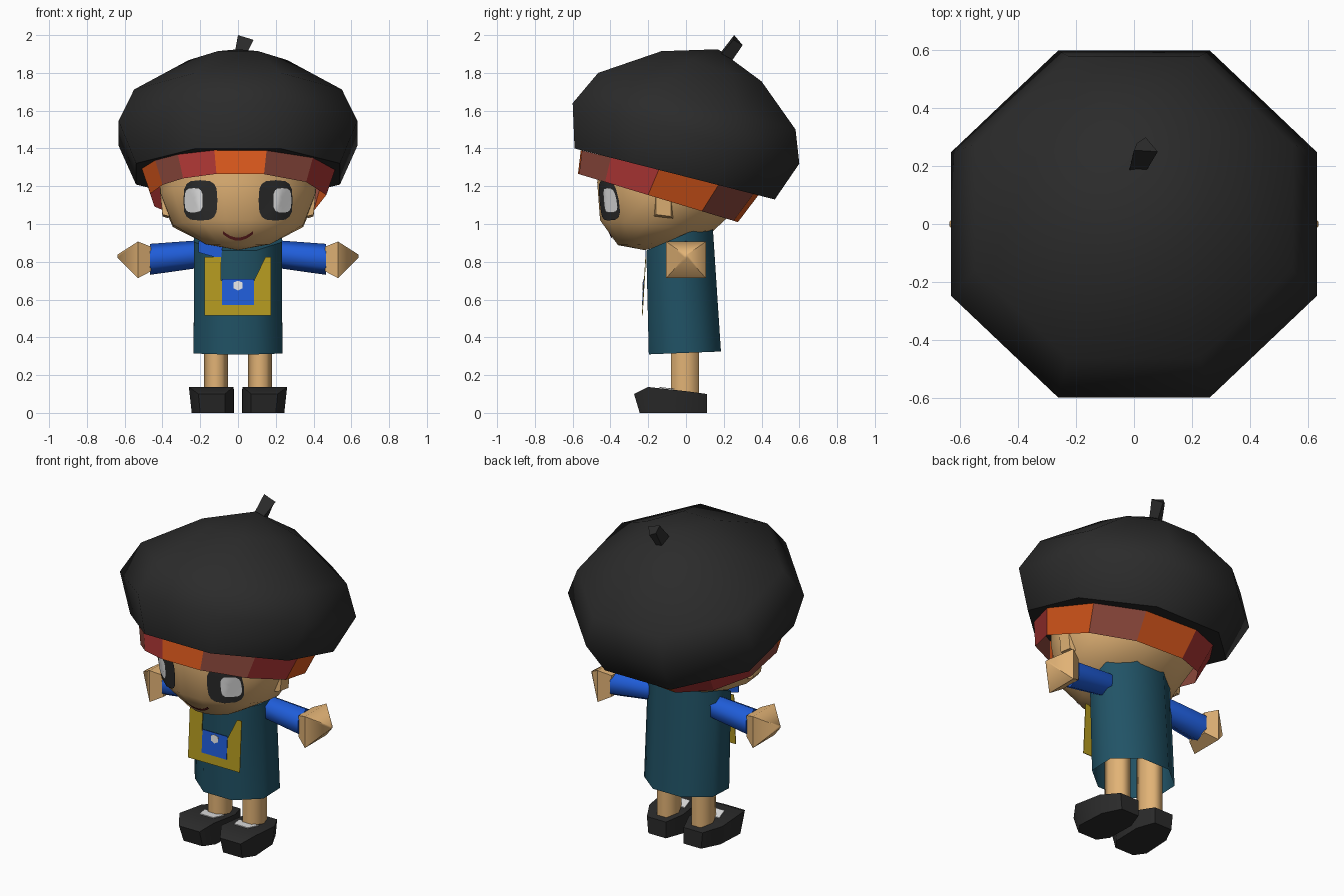
import bpy, bmesh, math
from mathutils import Vector
from mathutils.bvhtree import BVHTree

if "Cube" in bpy.data.objects:
    bpy.data.objects.remove(bpy.data.objects["Cube"])


def material(name, rgb):
    m = bpy.data.materials.new(name)
    m.diffuse_color = (*rgb, 1)
    m.use_nodes = True
    m.node_tree.nodes["Principled BSDF"].inputs["Base Color"].default_value = m.diffuse_color
    return m


BLACK = material("charcoal", (.024, .024, .024))
SKIN = material("skin", (.76, .45, .18))
TEAL = material("teal", (.015, .086, .132))
BLUE = material("blue", (.014, .11, .70))
YELLOW = material("mustard", (.46, .325, .014))
RED = material("red", (.43, .038, .036))
ORANGE = material("orange", (.72, .10, .012))
BROWN = material("brown", (.26, .065, .045))
WHITE = material("white", (.80, .80, .80))
MAROON = material("maroon", (.17, .02, .02))


def build(name, verts, faces, mats, angle=40, rule=None):
    bm = bmesh.new()
    vs = [bm.verts.new(v) for v in verts]
    for i, f in enumerate(faces):
        face = bm.faces.new([vs[k] for k in f])
        face.material_index = rule(i) if rule else 0
    bmesh.ops.remove_doubles(bm, verts=bm.verts, dist=1e-5)
    bmesh.ops.recalc_face_normals(bm, faces=bm.faces)
    me = bpy.data.meshes.new(name)
    bm.to_mesh(me)
    bm.free()
    ob = bpy.data.objects.new(name, me)
    bpy.context.collection.objects.link(ob)
    for m in mats:
        me.materials.append(m)
    bpy.ops.object.select_all(action='DESELECT')
    ob.select_set(True)
    bpy.context.view_layer.objects.active = ob
    bpy.ops.object.shade_smooth_by_angle(angle=math.radians(angle))
    return ob


def loft(name, rings, mats, caps=(True, True), angle=40, rule=None):
    n = len(rings[0])
    faces = [(r * n + i, r * n + (i + 1) % n, (r + 1) * n + (i + 1) % n, (r + 1) * n + i)
             for r in range(len(rings) - 1) for i in range(n)]
    if caps[0]:
        faces.append(tuple(range(n)))
    if caps[1]:
        faces.append(tuple(range((len(rings) - 1) * n, len(rings) * n)))
    return build(name, [p for r in rings for p in r], faces, mats, angle, rule)


def ring(n, front, back, hw, x=0, angles=None):
    """Tilted ring given its front and back (y, z) points and half width."""
    f, b = Vector(front), Vector(back)
    mid, half, k = (f + b) / 2, (f - b) / 2, 1 / math.cos(math.pi / n)
    angles = angles or [(i + .5) * math.tau / n for i in range(n)]
    out = []
    for a in angles:
        yz = mid + half * math.cos(a) * k
        out.append(Vector((x + hw * k * math.sin(a), yz.x, yz.y)))
    return out


def section(n, x, z, hy, hz):
    """Ring across the x axis, for arms and hands."""
    k = 1 / math.cos(math.pi / n)
    return [Vector((x, hy * k * math.cos((i + .5) * math.tau / n),
                    z + hz * k * math.sin((i + .5) * math.tau / n))) for i in range(n)]


def plate(name, pts, thick, mat, lift=0, lean=0):
    """Thin xz outline on the tunic front, leaning outward towards its lower end."""
    def y(z):
        return -.211 - lift - lean * (.825 - z)
    loft(name, [[Vector((x, y(z), z)) for x, z in pts],
                [Vector((x, y(z) - thick, z)) for x, z in pts]], [mat])


# Beret and stem
loft("beret", [ring(8, (-.59, 1.40), (.47, 1.13), .54),
               ring(8, (-.60, 1.64), (.60, 1.32), .632),
               ring(8, (-.465, 1.80), (.58, 1.50), .55),
               ring(8, (-.13, 1.915), (.40, 1.755), .26),
               ring(8, (.17, 1.925), (.17, 1.925), 0)],
     [BLACK], caps=(True, False), angle=60)
loft("beret_stem", [[(-.02, .17, 1.89), (.04, .18, 1.89), (.03, .24, 1.86), (-.005, .235, 1.86)],
                    [(0, .255, 2.0), (.082, .25, 1.975), (.04, .30, 1.947), (.01, .28, 1.96)]],
     [BLACK], angle=20)

# Striped headband: one colour between each pair of angles, from the front towards +x
cuts = [math.radians(a) for a in (-14, 17, 50, 83, 122, 156, 195, 222, 250, 280, 302, 322)]
band = [1, 2, 0, 1, 2, 1, 0, 0, 2, 1, 2, 0]
loft("headband", [ring(12, (-.57, 1.265), (.275, 1.01), .455, angles=cuts),
                  ring(12, (-.555, 1.39), (.385, 1.155), .50, angles=cuts)],
     [RED, ORANGE, BROWN], caps=(False, False), angle=20, rule=lambda i: band[i])

# Head
head = loft("head", [ring(16, (-.22, .862), (-.22, .862), 0),
                     ring(16, (-.36, .888), (-.06, .90), .17),
                     ring(16, (-.455, 1.02), (.14, .96), .345),
                     ring(16, (-.47, 1.22), (.27, 1.08), .41),
                     ring(16, (-.46, 1.40), (.32, 1.19), .42)],
            [SKIN], caps=(False, True), angle=50)
bm = bmesh.new()
bm.from_mesh(head.data)
tree = BVHTree.FromBMesh(bm)
bm.free()


def on_face(x, z, off):
    hit = tree.ray_cast(Vector((x, -2, z)), Vector((0, 1, 0)))[0]
    return Vector((x, hit.y - off, z))


def oval_patch(name, cx, cz, rx, rz, off, mat):
    """Rounded oval laid over the face."""
    rings = []
    for t in (1, .75, .5, .25, 0):
        pts = []
        for i in range(16):
            c, q = math.cos(i * math.tau / 16), math.sin(i * math.tau / 16)
            px = math.copysign(abs(c) ** .6, c) * rx * t
            pz = math.copysign(abs(q) ** .6, q) * rz * t
            pts.append(on_face(cx + px, cz + pz, off))
        rings.append(pts)
    loft(name, rings, [mat], caps=(False, False))


# Mouth
mouth = [on_face(x / 100, .912 + .035 * (x / 8) ** 2 + dz, .006)
         for x in range(-8, 9, 2) for dz in (0, .016)]
build("mouth", mouth, [(i, i + 2, i + 3, i + 1) for i in range(0, 16, 2)], [MAROON])

# Tunic, open at the hem
loft("tunic", [ring(8, (-.197, .31), (.185, .325), .235),
               ring(8, (-.21, .86), (.14, 1.01), .232)],
     [TEAL], caps=(False, True), angle=60)
plate("scarf_end", [(-.21, .85), (-.09, .815), (-.08, .90), (-.21, .91)], .004, BLUE)

# Bag with notched top, pocket and button
plate("bag", [(-.178, .515), (.175, .515), (.175, .825), (.145, .825), (.085, .70),
              (-.09, .70), (-.09, .825), (-.178, .825)], .004, YELLOW, lean=.06)
plate("bag_pocket", [(-.085, .57), (.085, .57), (.085, .71), (-.085, .71)],
      .003, BLUE, lift=.004, lean=.06)
plate("pocket_button", [(-.024, .66), (0, .648), (.024, .66), (.024, .69), (0, .70), (-.024, .69)],
      .003, WHITE, lift=.007, lean=.06)

# Paired parts
for side, sx in (("left", -1), ("right", 1)):
    def mir(rings):
        return [[Vector((p[0] * sx, p[1], p[2])) for p in r] for r in rings]

    oval_patch(side + "_eye", sx * .199, 1.125, .09, .107, .007, BLACK)
    oval_patch(side + "_eye_shine", sx * .235, 1.125, .048, .065, .014, WHITE)

    loft(side + "_ear", mir([[(.36, -.17, 1.04), (.37, -.07, 1.03), (.37, -.07, 1.22), (.36, -.17, 1.22)],
                             [(.40, -.16, 1.05), (.40, -.08, 1.04), (.415, -.08, 1.2), (.415, -.16, 1.2)]]),
         [SKIN], angle=20)

    loft(side + "_sleeve", mir([section(6, .12, .85, .045, .045),
                                section(6, .23, .838, .066, .064),
                                section(6, .465, .813, .077, .071)]), [BLUE], angle=65)
    loft(side + "_hand", mir([section(4, .46, .815, .067, .065),
                              section(4, .53, .81, .105, .097),
                              section(4, .638, .83, .008, .008)]), [SKIN], angle=60)

    loft(side + "_leg", mir([ring(6, (-.08, .08), (.07, .08), .055, x=.117),
                             ring(6, (-.08, .50), (.07, .50), .055, x=.117)]), [SKIN], angle=70)

    # Shoe lofted heel to toe: y, inner x, outer x, top z
    shoe = [[(a, y, 0), (b, y, 0), (b + w, y - t, z), (a, y - t, z)]
            for y, a, b, z, w, t in ((.11, .06, .18, .10, .01, 0), (0, .02, .235, .115, .015, 0),
                                     (-.18, .025, .245, .137, .015, .02),
                                     (-.245, .07, .20, .10, .01, .03))]
    loft(side + "_shoe", mir(shoe), [BLACK], angle=45)
    loft(side + "_sock", mir([[(.05, -.06, .123 + h), (.185, -.06, .123 + h),
                               (.165, -.14, .132 + h), (.07, -.14, .132 + h)]
                              for h in (0, .005)]), [WHITE])
